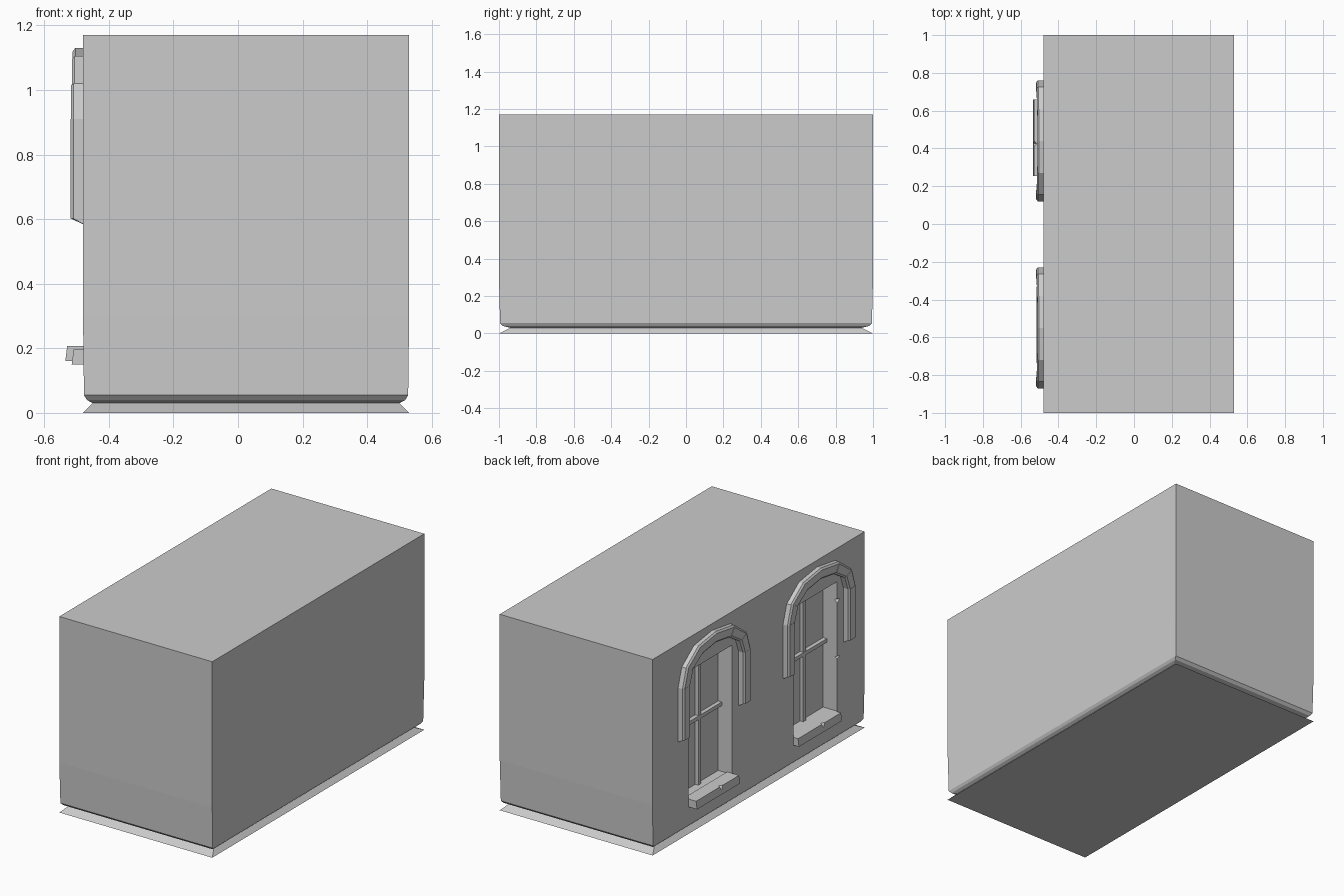
import bpy, bmesh
from mathutils import Vector

if "Cube" in bpy.data.objects:
    bpy.data.objects.remove(bpy.data.objects["Cube"])

WALL = -0.48          # x of the wall that carries the windows
X0, X1 = -0.48, 0.53


def make_object(name, bm):
    bmesh.ops.recalc_face_normals(bm, faces=bm.faces)
    mesh = bpy.data.meshes.new(name)
    bm.to_mesh(mesh)
    bm.free()
    ob = bpy.data.objects.new(name, mesh)
    bpy.context.collection.objects.link(ob)
    return ob


def loft(name, rings):
    """Closed solid through matching rings of points."""
    bm = bmesh.new()
    vs = [[bm.verts.new(p) for p in r] for r in rings]
    n = len(vs[0])
    for a, b in zip(vs, vs[1:]):
        for i in range(n):
            bm.faces.new((a[i], a[(i + 1) % n], b[(i + 1) % n], b[i]))
    bm.faces.new(vs[0][::-1])
    bm.faces.new(vs[-1])
    return make_object(name, bm)


def rect(z, ix, iy):
    return [(X0 + ix, -1 + iy, z), (X1 - ix, -1 + iy, z),
            (X1 - ix, 1 - iy, z), (X0 + ix, 1 - iy, z)]


def box(name, x, y, z, slant=0.0):
    return loft(name, [[(x[0], y[0], z[0]), (x[1], y[0], z[0]), (x[1], y[1], z[0]), (x[0], y[1], z[0])],
                       [(x[0] + slant, y[0], z[1]), (x[1], y[0], z[1]), (x[1], y[1], z[1]), (x[0] + slant, y[1], z[1])]])


def cut(target, cutter):
    cutter.hide_render = True
    mod = target.modifiers.new(cutter.name, 'BOOLEAN')
    mod.operation = 'DIFFERENCE'
    mod.solver = 'EXACT'
    mod.object = cutter
    bpy.context.view_layer.objects.active = target
    bpy.ops.object.modifier_apply(modifier=mod.name)
    bpy.data.objects.remove(cutter)


def moulding(name, cy, a, b, depth, end_chamfer=0.0):
    """Stone with chamfered front between two (outer, inner) joints."""
    rings = []
    for k, (o, i) in enumerate((a, b)):
        o, i = Vector(o), Vector(i)
        w = (i - o) * 0.16
        lift = end_chamfer if k == 0 else 0
        pts = [(WALL + 0.01, o, 0), (WALL - depth + 0.008, o, lift), (WALL - depth, o + w, lift),
               (WALL - depth, i - w, lift), (WALL - depth + 0.008, i, lift), (WALL + 0.01, i, 0)]
        rings.append([(x, cy + p.x, p.y + l) for x, p, l in pts])
    return loft(name, rings)


# Main block with undercut groove above the flared foot
body = loft("wall_block", [rect(0, 0, 0), rect(0.03, 0.03, 0.06), rect(0.04, 0.012, 0.02),
                           rect(0.055, 0.003, 0.006), rect(0.30, 0, 0), rect(1.17, 0, 0)])

# Arch joints, as (sideways, height) for outer and inner edge
JOINTS = [((0.32, 0.91), (0.25, 0.91)), ((0.285, 1.02), (0.22, 0.99)),
          ((0.17, 1.105), (0.13, 1.045)), ((0, 1.13), (0, 1.065))]
DEPTHS = [0.037, 0.034, 0.032]
BACK = WALL + 0.092

for tag, cy, sill_x, sill_z in (("back", 0.44, -0.535, (0.16, 0.207)),
                                ("front", -0.55, -0.515, (0.15, 0.197))):
    y0, y1 = cy - 0.19, cy + 0.22
    mid = (y0 + y1) / 2
    cut(body, box("opening_cutter", (WALL - 0.1, BACK), (y0, y1), (0.197, 0.97)))

    # Chipped jamb edge on one window
    if tag == "front":
        for z, h in ((0.86, 0.05), (0.52, 0.03)):
            cut(body, loft("chip_cutter", [
                [(WALL - 0.02, y0 + 0.02, z - h), (WALL + 0.03, y0 + 0.02, z), (WALL - 0.02, y0 + 0.02, z + h)],
                [(WALL - 0.02, y0 - 0.02, z - h * 0.2), (WALL + 0.005, y0 - 0.02, z),
                 (WALL - 0.02, y0 - 0.02, z + h * 0.2)]]))

    # Sill with a small chip out of its front edge
    sill = box(tag + "_window_sill", (sill_x, WALL + 0.03), (y0 + 0.005, y1), sill_z, 0.006)
    cy_chip = mid - 0.03
    cut(sill, loft("sill_chip_cutter", [
        [(sill_x - 0.02, cy_chip - 0.05, sill_z[1] + 0.01), (sill_x + 0.03, cy_chip, sill_z[1] + 0.01),
         (sill_x - 0.02, cy_chip + 0.05, sill_z[1] + 0.01)],
        [(sill_x - 0.02, cy_chip - 0.02, sill_z[0] + 0.025), (sill_x + 0.005, cy_chip, sill_z[0] + 0.025),
         (sill_x - 0.02, cy_chip + 0.02, sill_z[0] + 0.025)]]))

    # Glazing bars
    box(tag + "_mullion", (BACK - 0.02, BACK + 0.01), (mid - 0.012, mid + 0.012), (0.19, 0.975))
    box(tag + "_crossbar", (BACK - 0.024, BACK + 0.01), (y0, y1), (0.59, 0.612))

    # Straight legs and arch stones, mirrored about the window centre
    for s, side in ((1, "left"), (-1, "right")):
        flip = lambda j: tuple((s * p[0], p[1]) for p in j)
        moulding(f"{tag}_{side}_arch_leg", cy, flip(((0.32, 0.58), (0.25, 0.58))),
                 flip(JOINTS[0]), 0.038, 0.022)
        for k in range(3):
            moulding(f"{tag}_{side}_arch_stone_{k + 1}", cy, flip(JOINTS[k]), flip(JOINTS[k + 1]), DEPTHS[k])
